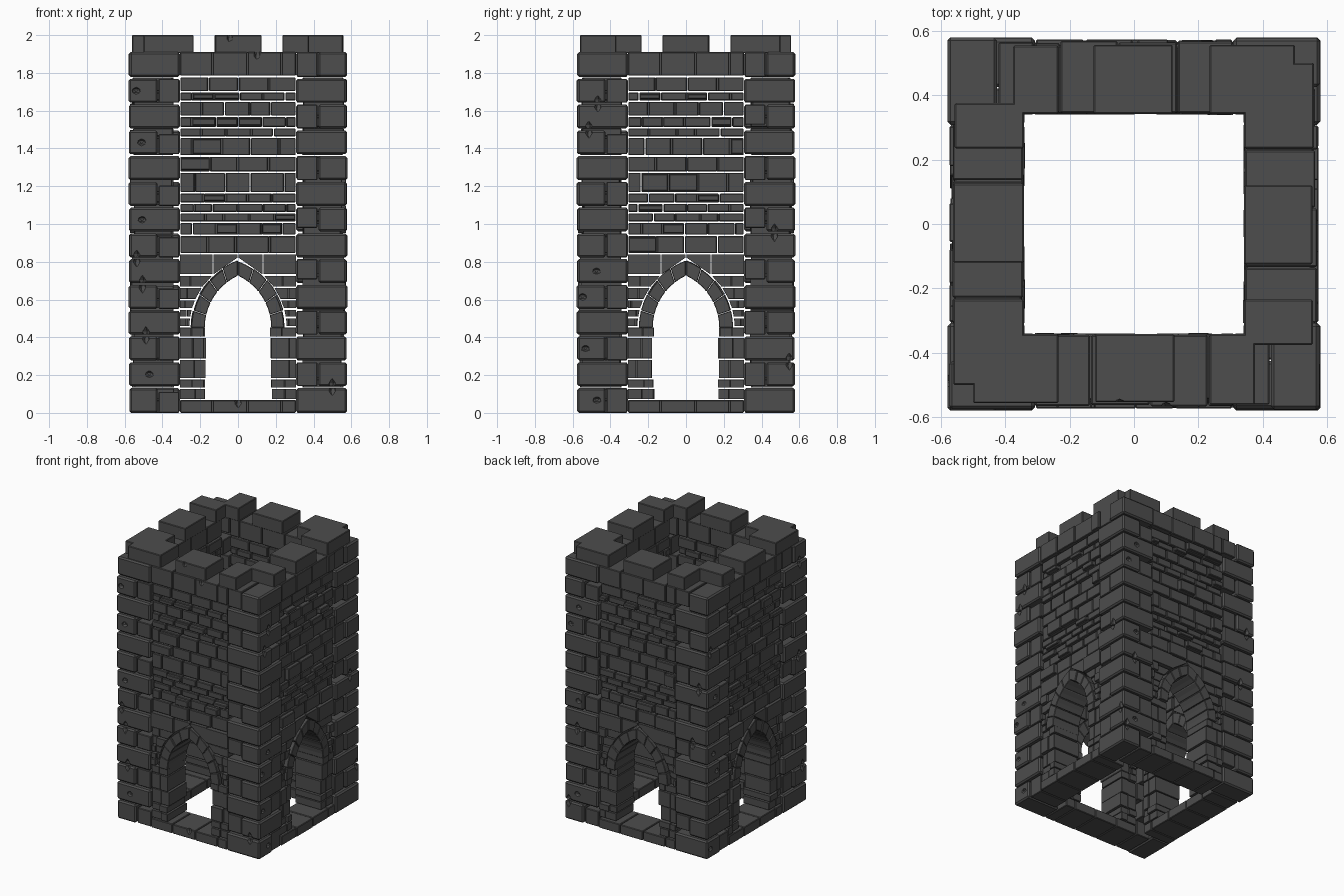
import bpy, bmesh, math, random
from mathutils import Matrix, Vector

if "Cube" in bpy.data.objects:
    bpy.data.objects.remove(bpy.data.objects["Cube"])

random.seed(7)
stone = bpy.data.materials.new("dark_stone")
stone.diffuse_color = (0.075, 0.075, 0.075, 1)
stone.use_nodes = True
stone.node_tree.nodes["Principled BSDF"].inputs["Base Color"].default_value = stone.diffuse_color
G = 0.004  # half of a joint


def prism(bm, pts, d0, d1, k):
    """Extrude a (u, z) outline through wall k, from depth d0 (inside) to d1 (outside)."""
    rot = Matrix.Rotation(k * math.pi / 2, 3, 'Z')
    inner = [bm.verts.new(rot @ Vector((u, -d0, z))) for u, z in pts]
    outer = [bm.verts.new(rot @ Vector((u, -d1, z))) for u, z in pts]
    bm.faces.new(inner)
    bm.faces.new(outer[::-1])
    n = len(pts)
    for i in range(n):
        j = (i + 1) % n
        bm.faces.new((inner[i], outer[i], outer[j], inner[j]))


def block(bm, u0, u1, z0, z1, d0, d1, k):
    prism(bm, [(u0, z0), (u1, z0), (u1, z1), (u0, z1)], d0, d1, k)


def finish(bm, name, bevel=0.004):
    bmesh.ops.recalc_face_normals(bm, faces=bm.faces)
    me = bpy.data.meshes.new(name)
    bm.to_mesh(me)
    bm.free()
    ob = bpy.data.objects.new(name, me)
    bpy.context.collection.objects.link(ob)
    me.materials.append(stone)
    if bevel:
        b = ob.modifiers.new("worn_edges", 'BEVEL')
        b.width, b.segments = bevel, 1
    return ob


# Corner stones: long and short sides alternate on each course
bm = bmesh.new()
fill = bmesh.new()
H = 1.91 / 14
for k in range(4):
    for c in range(14):
        z0, z1 = c * H + (0.005 if c else 0), (c + 1) * H - (0.005 if c < 13 else 0)
        j = random.uniform(-0.004, 0.002)
        if c % 2 == 0:
            block(bm, 0.308, 0.578 + j, z0, z1, 0.425, 0.578 + j, k)
            block(fill, -0.42, -0.312, z0, z1 - random.choice((0, 0.02)), 0.34, 0.563 + j, k + 1)
        else:
            block(bm, 0.425, 0.578 + j, z0, z1, 0.308, 0.578 + j, k)
            block(fill, 0.312, 0.42, z0 + random.choice((0, 0.02)), z1, 0.34, 0.563 + j, k)
quoins = finish(bm, "corner_stones", 0.01)
finish(fill, "corner_infill")

# Base ring and the solid course below the battlements
bm = bmesh.new()
for k in range(4):
    for z0, z1 in ((0, 0.068), (1.785, 1.91)):
        cuts = [-0.308, -0.135, 0.05, 0.23, 0.308]
        for a, b in zip(cuts, cuts[1:]):
            block(bm, a + 0.002, b - 0.002, z0, z1, 0.345, random.uniform(0.562, 0.572), k)
rings = finish(bm, "base_and_top_courses")

# Battlements: on each wall one corner merlon is longer than the other
bm = bmesh.new()
for k in range(4):
    s = 1 if k % 2 == 0 else -1
    for a, b in ((-0.50, -0.235), (-0.12, 0.125), (0.235, 0.375)):
        a, b = sorted((a * s, b * s))
        block(bm, a, b, 1.905, 2.0, 0.342, random.uniform(0.553, 0.562), k)
merlons = finish(bm, "battlements")

# Pointed arch ring: two arcs meeting at the apex
CX, CZ, R_IN, R_OUT = -0.13, 0.45, 0.306, 0.376


def arc(r, t):
    a = t * math.acos(-CX / r)
    return CX + r * math.cos(a), CZ + r * math.sin(a)


def arch_u(z):
    """Half width of the outer arch line at height z."""
    h = min(max(z - CZ, 0), R_OUT)
    return CX + math.sqrt(R_OUT ** 2 - h ** 2)


bm = bmesh.new()
N = 5
for k in range(4):
    for s in (-1, 1):
        for i in range(N):
            ts = [(i + f) / N for f in (0.015, 0.5, 0.985)]
            lift = random.uniform(-0.004, 0.006)
            pts = [arc(R_IN, t) for t in ts] + [arc(R_OUT + lift, t) for t in reversed(ts)]
            prism(bm, [(s * u, z) for u, z in pts], 0.342, random.uniform(0.562, 0.572), k)
finish(bm, "arch_stones", 0.003)

# Door jambs and the thin courses cut to the arch
bm = bmesh.new()
jambs = [0.07, 0.13, 0.18, 0.285, 0.40, 0.455]
flanks = [0.455, 0.505, 0.55, 0.60, 0.665, 0.73]
for k in range(4):
    for s in (-1, 1):
        for a, b in zip(jambs, jambs[1:]):
            e = random.uniform(0.168, 0.182)
            m = random.uniform(0.22, 0.27)
            for u0, u1 in ((e, m), (m + G, 0.308)):
                block(bm, s * u0, s * u1, a + G, b - G, random.uniform(0.338, 0.352),
                      random.uniform(0.545, 0.565), k)
        for a, b in zip(flanks, flanks[1:]):
            ua, ub = arch_u(a + G) + 0.012, arch_u(b - G) + 0.012
            m = (max(ua, ub) + 0.308) / 2 + random.uniform(-0.02, 0.02)
            d = random.uniform(0.54, 0.562)
            prism(bm, [(s * ua, a + G), (s * m, a + G), (s * m, b - G), (s * ub, b - G)], 0.345, d, k)
            block(bm, s * (m + G), s * 0.308, a + G, b - G, 0.342, random.uniform(0.54, 0.57), k)
        # shoulder stones above the arch
        prism(bm, [(s * (arch_u(0.734) + 0.012), 0.734), (s * 0.13, 0.734), (s * 0.13, 0.838),
                   (s * 0.003, 0.838), (s * 0.003, 0.822)], 0.345, 0.556, k)
        block(bm, s * 0.135, s * 0.308, 0.734, 0.838, 0.345, 0.562, k)
finish(bm, "doorway_stones")

# Upper wall courses, each stone runs right through the wall
bm = bmesh.new()
rows = [0.842, 0.94, 1.01, 1.06, 1.11, 1.165, 1.275, 1.36, 1.46, 1.51, 1.57, 1.65, 1.70, 1.78]
for r, (a, b) in enumerate(zip(rows, rows[1:])):
    n = 4 if b - a > 0.08 else 5
    step = 0.616 / n
    shift = 0.5 if r % 2 else 0.0
    cuts = [-0.308] + [-0.308 + step * (i + shift) for i in range(0 if shift else 1, n)] + [0.308]
    for k in range(4):
        joints = [c + random.uniform(-0.015, 0.015) * (abs(c) < 0.3) for c in cuts]
        row_d = random.uniform(0.545, 0.56)
        for u0, u1 in zip(joints, joints[1:]):
            d = row_d + random.uniform(-0.006, 0.006)
            block(bm, u0 + 0.003, u1 - 0.003, a + G, b - G, random.uniform(0.34, 0.352), d, k)
            if random.random() < 0.13:  # proud facing stone
                block(bm, u0 + 0.004, u1 - 0.004, a + 0.012, b - 0.012, d - 0.01, 0.573, k)
finish(bm, "wall_stones")

# Chips and cracks knocked out of the corner stones, courses and battlements
bm = bmesh.new()
chips = [(0.0, 0.57, 0.07, 0), (-0.045, 0.565, 2.0, 0), (0.10, 0.575, 1.91, 0)]
for k in range(4):
    for c in random.sample(range(14), 4):
        chips.append((0.58, 0.58 - random.uniform(0.03, 0.12), (c + 0.5) * H, k))
        chips.append((random.choice((-1, 1)) * random.uniform(0.45, 0.55), 0.58,
                      (c + 1) * H, k))
for u, d, z, k in chips:
    tall = 0.02 if u == 0.58 else 0.05
    m = (Matrix.Rotation(k * math.pi / 2, 4, 'Z') @ Matrix.Translation((u, -d, z))
         @ Matrix.Diagonal((0.022, 0.025, tall, 1)))
    bmesh.ops.create_icosphere(bm, subdivisions=1, radius=1, matrix=m)
cutter = finish(bm, "chip_cutter", 0)
cutter.hide_render = True
cutter.display_type = 'WIRE'
for ob in (quoins, rings, merlons):
    mod = ob.modifiers.new("chips", 'BOOLEAN')
    mod.operation, mod.object, mod.solver = 'DIFFERENCE', cutter, 'EXACT'
    mod.use_self = True
